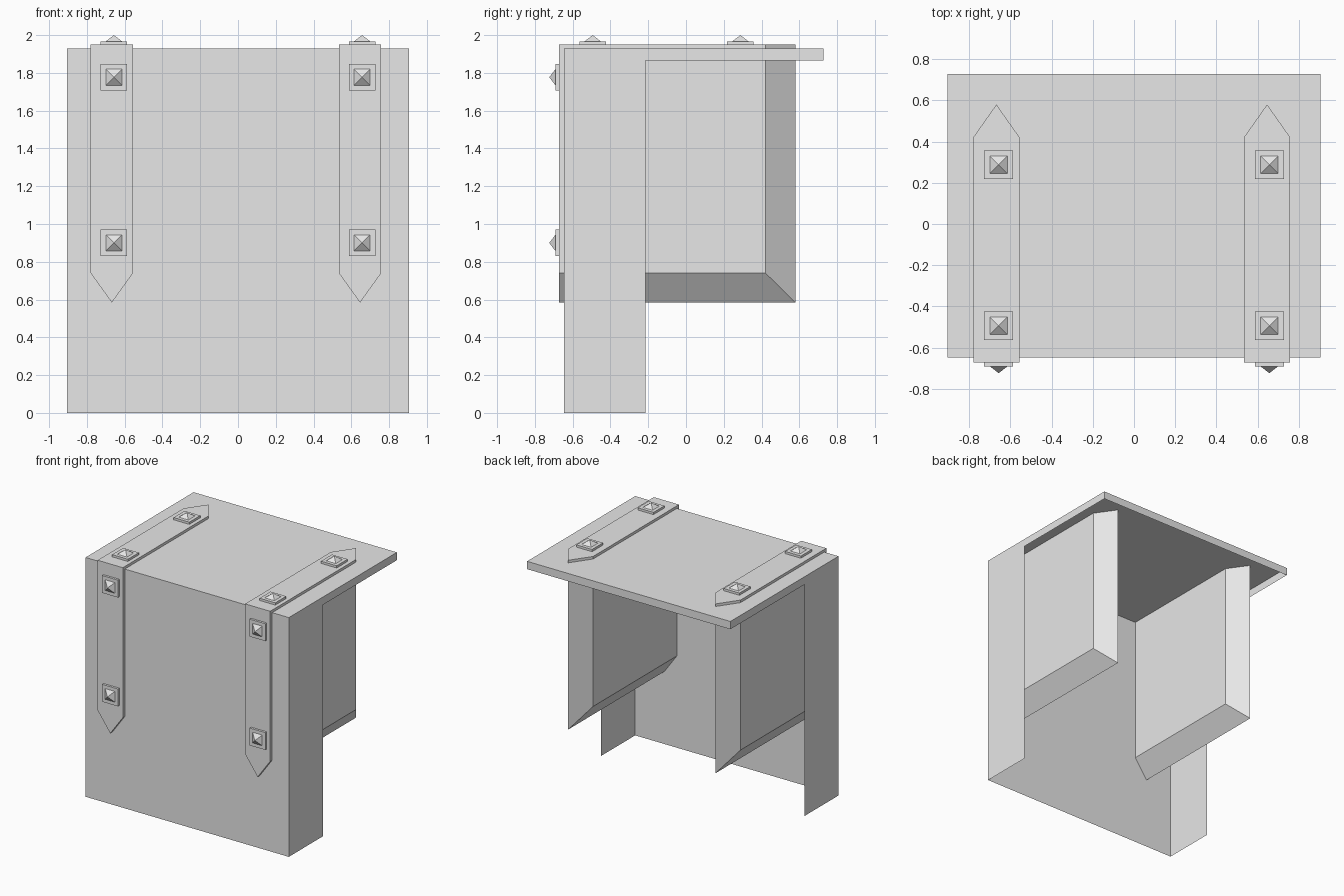
import bpy, bmesh, math
from mathutils import Matrix, Vector

cube = bpy.data.objects.get("Cube")
if cube:
    bpy.data.objects.remove(cube, do_unlink=True)

# Single grey material
grey = bpy.data.materials.new("plain_grey")
grey.use_nodes = True
grey.diffuse_color = (0.8, 0.8, 0.8, 1)
grey.node_tree.nodes["Principled BSDF"].inputs["Base Color"].default_value = (0.8, 0.8, 0.8, 1)


def finish(name, bm, recalc=True):
    if recalc:
        bmesh.ops.recalc_face_normals(bm, faces=bm.faces)
    mesh = bpy.data.meshes.new(name)
    bm.to_mesh(mesh)
    bm.free()
    mesh.materials.append(grey)
    obj = bpy.data.objects.new(name, mesh)
    bpy.context.collection.objects.link(obj)
    return obj


def sheet(name, points):
    bm = bmesh.new()
    bm.faces.new([bm.verts.new(p) for p in points])
    return finish(name, bm, recalc=False)


# Main dimensions
W, FRONT, BACK, TOP = 0.906, -0.647, 0.729, 1.928
FLAP, LIP = -0.214, 1.865
STRAP_FRONT, STRAP_TOP = -0.673, 1.949

# Thin shell: front, top, back lip and the stepped sides
sheet("front_panel", [(-W, FRONT, 0), (W, FRONT, 0), (W, FRONT, TOP), (-W, FRONT, TOP)])
sheet("top_panel", [(-W, FRONT, TOP), (W, FRONT, TOP), (W, BACK, TOP), (-W, BACK, TOP)])
sheet("back_lip", [(W, BACK, LIP), (-W, BACK, LIP), (-W, BACK, TOP), (W, BACK, TOP)])
side = [(FRONT, 0), (FLAP, 0), (FLAP, LIP), (BACK, LIP), (BACK, TOP), (FRONT, TOP)]
sheet("left_side_panel", [(W, y, z) for y, z in side])
sheet("right_side_panel", [(-W, y, z) for y, z in reversed(side)])


def strap(name, x):
    """Deep block whose back and bottom come to a ridge along its middle."""
    bm = bmesh.new()
    rings = []
    for dx, back, low in ((-0.112, 0.421, 0.74), (0, 0.58, 0.584), (0.112, 0.421, 0.74)):
        corners = [(STRAP_FRONT, low), (back, low), (back, STRAP_TOP), (STRAP_FRONT, STRAP_TOP)]
        rings.append([bm.verts.new((x + dx, y, z)) for y, z in corners])
    for a, b in zip(rings, rings[1:]):
        for i in range(4):
            j = (i + 1) % 4
            bm.faces.new((a[i], a[j], b[j], b[i]))
    bm.faces.new(rings[0])
    bm.faces.new(rings[-1])
    bmesh.ops.dissolve_limit(bm, angle_limit=0.01, verts=bm.verts, edges=bm.edges)
    finish(name, bm)


def stud(name, position, turn):
    """Square plate with a small pyramid on it."""
    bm = bmesh.new()
    plate = Matrix.Translation((0, 0, 0.009)) @ Matrix.Diagonal((0.14, 0.14, 0.018, 1))
    bmesh.ops.create_cube(bm, size=1, matrix=plate)
    point = Matrix.Translation((0, 0, 0.0345)) @ Matrix.Rotation(math.pi / 4, 4, "Z")
    bmesh.ops.create_cone(bm, cap_ends=True, segments=4, radius1=0.043 * math.sqrt(2),
                          radius2=0, depth=0.033, matrix=point)
    bmesh.ops.transform(bm, matrix=Matrix.Translation(Vector(position)) @ turn, verts=bm.verts)
    finish(name, bm)


# Straps and their studs
upright = Matrix.Identity(4)
forward = Matrix.Rotation(math.pi / 2, 4, "X")
for label, strap_x, stud_x in (("left", 0.646, 0.657), ("right", -0.668, -0.657)):
    strap(label + "_strap", strap_x)
    for place, z in (("upper", 1.777), ("lower", 0.9)):
        stud(f"{label}_{place}_front_stud", (stud_x, STRAP_FRONT, z), forward)
    for place, y in (("front", -0.494), ("back", 0.288)):
        stud(f"{label}_{place}_top_stud", (stud_x, y, STRAP_TOP), upright)
